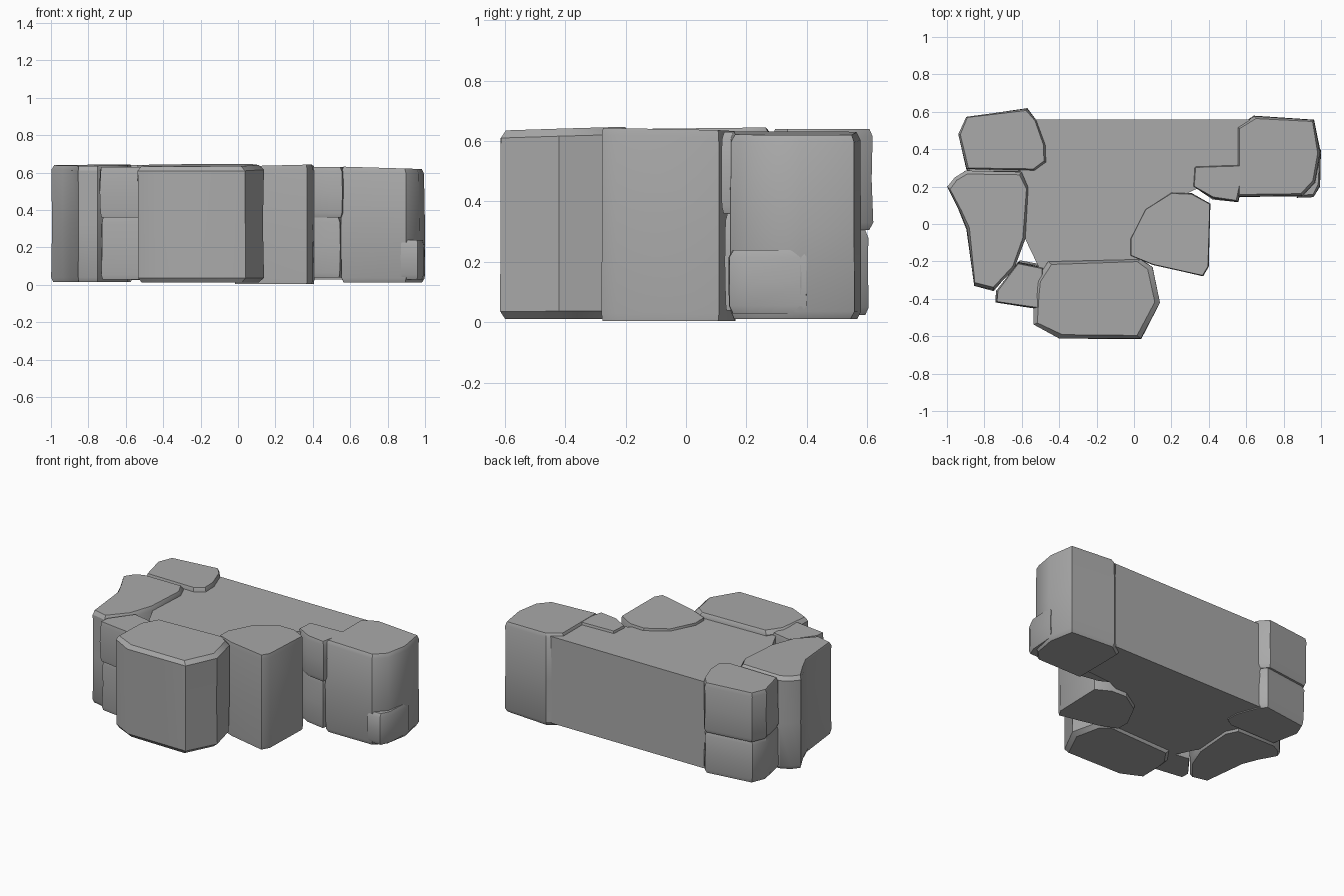
import bpy, bmesh, math, random
from mathutils import Vector

random.seed(4)
cube = bpy.data.objects.get("Cube")
if cube:
    bpy.data.objects.remove(cube, do_unlink=True)

stone = bpy.data.materials.new("grey_stone")
stone.use_nodes = True
stone.diffuse_color = (0.4, 0.4, 0.4, 1)
stone.node_tree.nodes["Principled BSDF"].inputs["Base Color"].default_value = (0.4, 0.4, 0.4, 1)


def rock(name, outline, z0, z1, chip=0.02, rough=0.008, tilt=(0, 0)):
    """Stacked rings of one outline, chipped at the rims, with a tilted flat top."""
    pts = [Vector(p) for p in outline]
    mid = sum(pts, Vector((0, 0))) / len(pts)
    if chip:
        rim = 0.025
        levels = [(z0, chip), (z0 + rim, 0), ((z0 + z1) / 2, 0), (z1 - rim, 0), (z1, chip)]
    else:
        levels = [(z0, 0), (z1, 0)]
    bm = bmesh.new()
    rings = []
    for i, (z, inset) in enumerate(levels):
        ring = []
        for p in pts:
            q = p - (p - mid).normalized() * (inset + random.uniform(0, rough))
            lift = (q - mid).dot(Vector(tilt)) * (z - z0) / (z1 - z0)
            ring.append(bm.verts.new((q.x, q.y, z + lift)))
        rings.append(ring)
    n = len(pts)
    for low, high in zip(rings, rings[1:]):
        for i in range(n):
            j = (i + 1) % n
            bm.faces.new((low[i], low[j], high[j], high[i]))
    bm.faces.new(rings[0][::-1])
    bm.faces.new(rings[-1])
    bmesh.ops.recalc_face_normals(bm, faces=bm.faces)
    mesh = bpy.data.meshes.new(name)
    bm.to_mesh(mesh)
    bm.free()
    mesh.materials.append(stone)
    obj = bpy.data.objects.new(name, mesh)
    bpy.context.collection.objects.link(obj)
    bpy.ops.object.select_all(action='DESELECT')
    obj.select_set(True)
    bpy.context.view_layer.objects.active = obj
    bpy.ops.object.shade_smooth_by_angle(angle=math.radians(32))
    return obj


# flat-backed slab that the boulders surround
rock("core_slab", [(-.6, .56), (-.62, 0), (-.5, -.25), (.02, -.22), (.15, .1),
                   (.36, .2), (.62, .22), (.62, .56)], .03, .615, 0, 0)

# right back corner: two stacked boulders
corner = [(-.90, .575), (-.57, .62), (-.52, .56), (-.47, .42), (-.47, .33),
          (-.53, .285), (-.9, .29), (-.94, .48)]
rock("right_back_upper", corner, .305, .64, .01)
rock("right_back_lower", [(x * .99, y - .015) for x, y in corner], .025, .305, .012)

# right flank
rock("right_flank", [(-1, .2), (-.96, .25), (-.9, .287), (-.6, .28), (-.56, .2),
                     (-.58, -.08), (-.64, -.24), (-.75, -.36), (-.855, -.335),
                     (-.9, -.03), (-.94, .08)], .015, .64, .015, .008, (.01, .01))

# small pair between the flank and the front boulder
wedge = [(-.74, -.42), (-.74, -.36), (-.62, -.2), (-.48, -.23), (-.48, -.46)]
rock("wedge_upper", wedge, .36, .63, .008)
rock("wedge_lower", [(x + .008, y + .01) for x, y in wedge], .03, .36, .008)

# broad front boulder
rock("front_boulder", [(-.54, -.38), (-.53, -.3), (-.46, -.2), (.04, -.185),
                       (.1, -.23), (.14, -.42), (.04, -.615), (-.4, -.615),
                       (-.54, -.54)], .012, .64, .025, .008, (.005, .03))

# angular boulder with a sharp front edge
rock("left_front_boulder", [(.1, -.22), (-.02, -.17), (-.02, -.08), (.06, .08),
                            (.2, .17), (.31, .165), (.41, .11), (.4, -.23),
                            (.37, -.28)], .005, .635, .004, .003, (.02, -.02))

# narrow pair in the left gap
gap = [(.32, .31), (.31, .2), (.42, .13), (.56, .115), (.6, .32)]
rock("gap_upper", gap, .36, .63, .01)
rock("gap_lower", [(x - .012, y + .012) for x, y in gap], .04, .36, .008)

# left back corner boulder and the block at its outer foot
rock("left_back_boulder", [(.55, .145), (.9, .145), (.97, .22), (1, .38),
                           (.965, .56), (.64, .58), (.55, .52)],
     .012, .625, .015, .006, (-.03, 0))
rock("left_foot_block", [(.87, .14), (.96, .14), (.995, .2), (1, .4), (.9, .4)],
     .03, .24, .015, .004)
